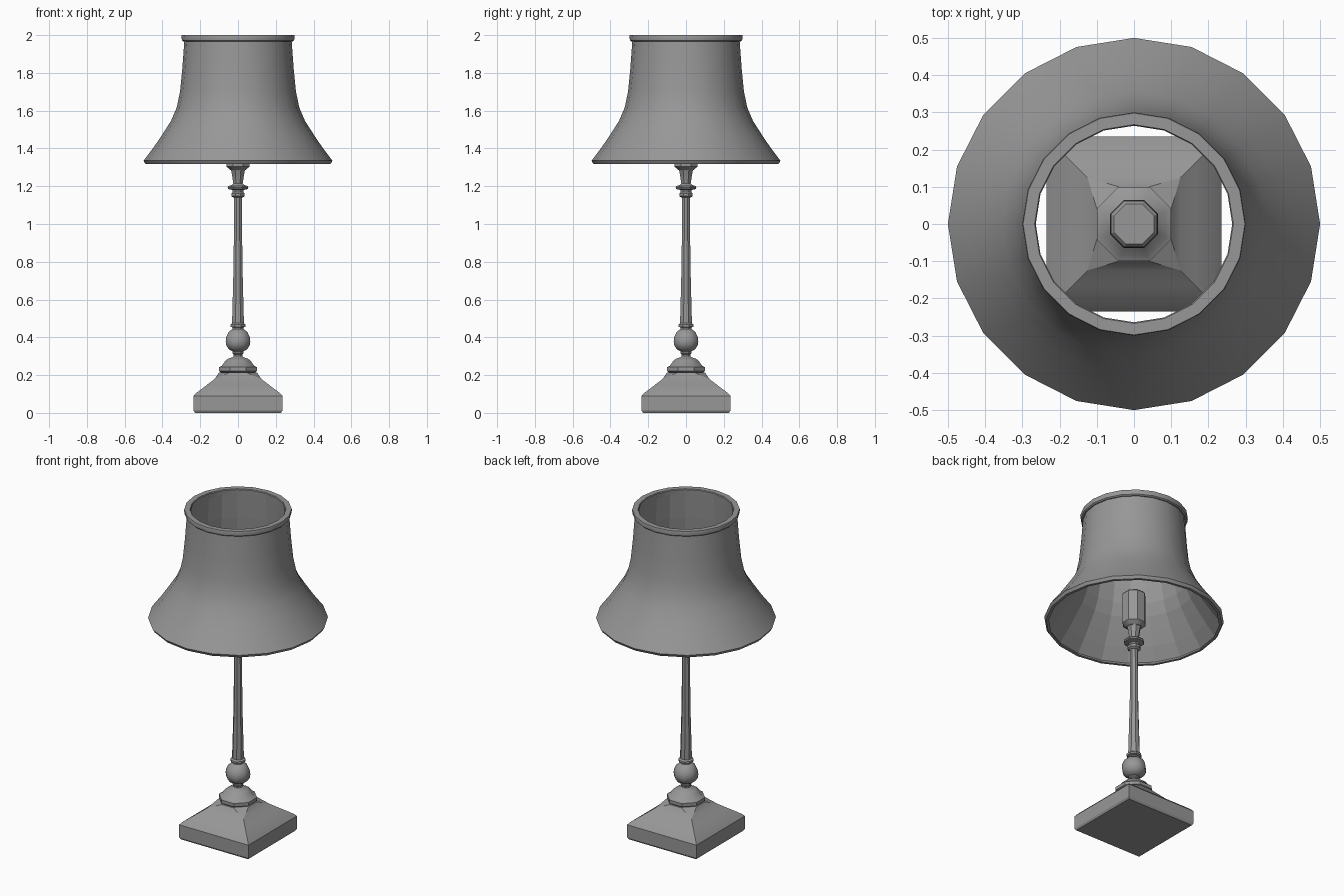
import bpy, bmesh, math

if "Cube" in bpy.data.objects:
    bpy.data.objects.remove(bpy.data.objects["Cube"])

grey = bpy.data.materials.new("plain grey")
grey.use_nodes = True
COLOUR = (0.31, 0.31, 0.31, 1)
grey.diffuse_color = COLOUR
grey.node_tree.nodes["Principled BSDF"].inputs["Base Color"].default_value = COLOUR
OCT = math.tan(math.pi / 8)


def oct_ring(half, z, flat=OCT):
    """Eight points; flat=1 gives a square, flat=OCT a regular octagon."""
    b = half * flat
    quarter = [(half, -b), (half, b)]
    pts = []
    for _ in range(4):
        pts += [(x, y, z) for x, y in quarter]
        quarter = [(-y, x) for x, y in quarter]
    return pts


def round_ring(radius, z, sides=20):
    return [(radius * math.cos(2 * math.pi * i / sides),
             radius * math.sin(2 * math.pi * i / sides), z) for i in range(sides)]


def loft(name, rings, angle, closed=False, flat_from=None):
    """Skin a stack of rings; closed joins last to first, otherwise cap the ends."""
    bm = bmesh.new()
    rows = [[bm.verts.new(p) for p in ring] for ring in rings]
    n = len(rows[0])
    pairs = list(zip(rows, rows[1:]))
    if closed:
        pairs.append((rows[-1], rows[0]))
    else:
        bm.faces.new(rows[0][::-1])
        bm.faces.new(rows[-1])
    flat_faces = []
    for k, (low, high) in enumerate(pairs):
        for i in range(n):
            j = (i + 1) % n
            face = bm.faces.new((low[i], low[j], high[j], high[i]))
            if flat_from is not None and k >= flat_from:
                flat_faces.append(face.index)
    bmesh.ops.remove_doubles(bm, verts=bm.verts, dist=0.0005)
    bmesh.ops.recalc_face_normals(bm, faces=bm.faces)
    mesh = bpy.data.meshes.new(name)
    bm.to_mesh(mesh)
    bm.free()
    mesh.materials.append(grey)
    obj = bpy.data.objects.new(name, mesh)
    bpy.context.collection.objects.link(obj)
    bpy.ops.object.select_all(action='DESELECT')
    obj.select_set(True)
    bpy.context.view_layer.objects.active = obj
    bpy.ops.object.shade_smooth_by_angle(angle=math.radians(angle))
    if flat_from is not None:
        for poly in mesh.polygons:
            if poly.index >= flat_from * n:
                poly.use_smooth = False
    return obj


def turned(name, profile, angle=30):
    return loft(name, [oct_ring(a, z) for a, z in profile], angle)


# Square foot that sweeps up into an octagon
foot = [(0.228, 0, 1), (0.235, 0.012, 1), (0.235, 0.09, 1), (0.222, 0.105, 1),
        (0.165, 0.148, 1), (0.125, 0.178, 1), (0.10, 0.215, OCT)]
loft("base_foot", [oct_ring(a, z, f) for a, z, f in foot], 25)

# Octagonal collar above the foot, with a narrow neck
turned("base_collar", [(0.085, 0.21), (0.10, 0.222), (0.10, 0.242), (0.085, 0.25),
                       (0.065, 0.278), (0.05, 0.288), (0.03, 0.294), (0.024, 0.30),
                       (0.024, 0.31), (0.03, 0.315), (0.03, 0.322), (0.024, 0.33)])

# Ball
turned("stem_ball", [(0.028, 0.325), (0.05, 0.338), (0.063, 0.36), (0.065, 0.38),
                     (0.063, 0.40), (0.05, 0.428), (0.028, 0.445)], 50)

# Tapered column with its foot ring
turned("column", [(0.028, 0.44), (0.028, 0.452), (0.04, 0.456), (0.04, 0.468),
                  (0.031, 0.475), (0.031, 0.49), (0.023, 0.80), (0.021, 1.145)], 30)

# Rings and cup at the top of the column
turned("column_capital", [(0.025, 1.14), (0.035, 1.147), (0.035, 1.162), (0.028, 1.17),
                          (0.028, 1.18), (0.052, 1.185), (0.055, 1.192), (0.052, 1.20),
                          (0.032, 1.207), (0.025, 1.215), (0.035, 1.28), (0.04, 1.29)])

# Bulb socket
turned("bulb_socket", [(0.04, 1.285), (0.062, 1.305), (0.062, 1.49), (0.054, 1.50)])

# Flared shade: outside going up, then the faceted lining going down
outer = [(0.49, 1.318), (0.5, 1.335), (0.447, 1.405), (0.40, 1.475), (0.355, 1.545),
         (0.325, 1.615), (0.307, 1.70), (0.295, 1.82), (0.284, 1.97)]
lining = [(r - 0.016, z) for r, z in outer[:0:-1]] + [(0.474, 1.318)]
loft("lamp_shade", [round_ring(r, z) for r, z in outer + lining], 30,
     closed=True, flat_from=len(outer) - 1)

# Top rim band
rim = [(0.29, 1.966), (0.297, 1.972), (0.30, 1.995), (0.298, 2.0),
       (0.267, 2.0), (0.264, 1.995), (0.266, 1.966)]
loft("shade_top_rim", [round_ring(r, z) for r, z in rim], 30, closed=True)
